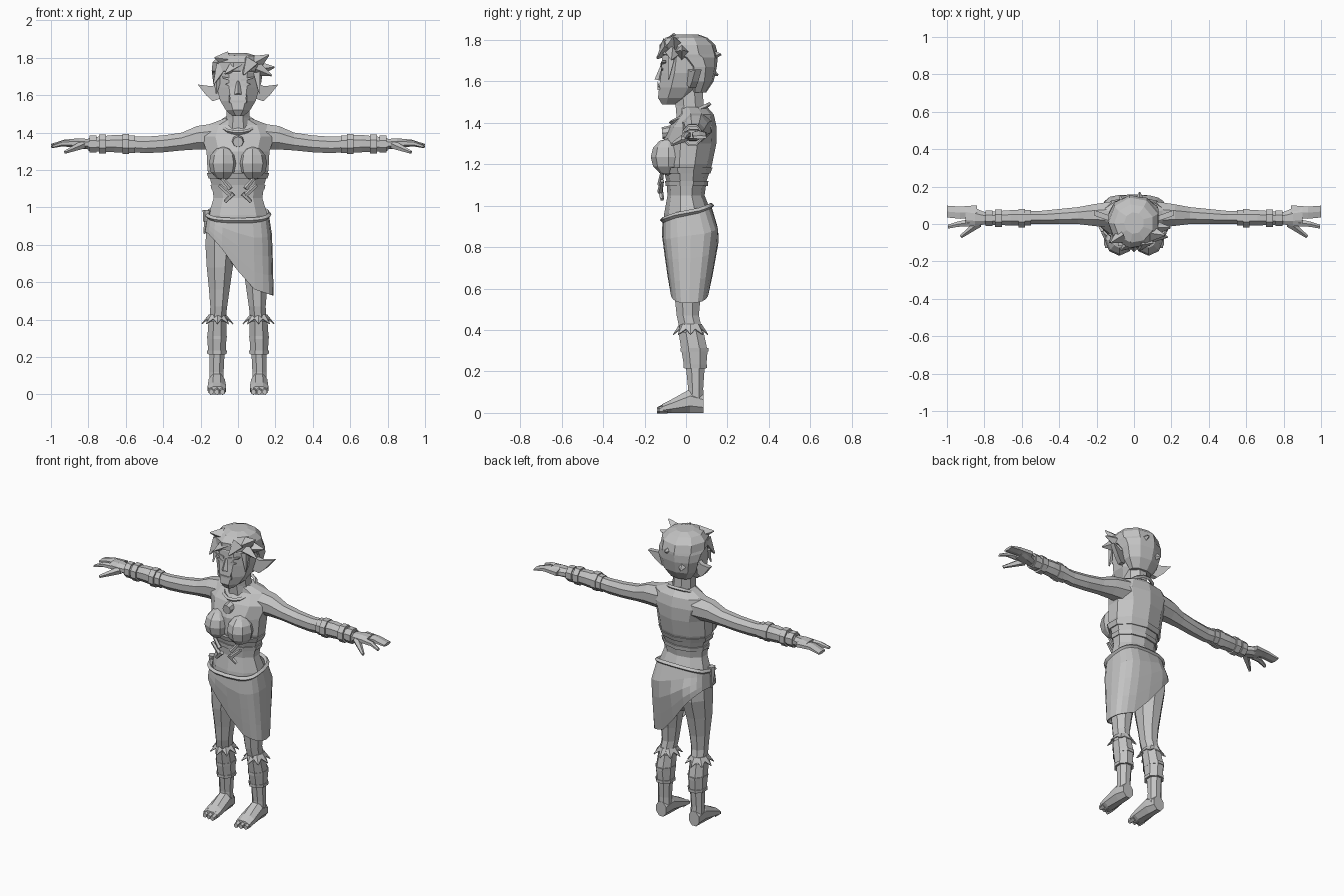
import bpy, bmesh, math
from mathutils import Vector

grey = bpy.data.materials.new("plain grey")
grey.diffuse_color = (0.55, 0.55, 0.55, 1)


def finish(name, bm, mirror=False, thick=0):
    bmesh.ops.recalc_face_normals(bm, faces=bm.faces)
    me = bpy.data.meshes.new(name)
    bm.to_mesh(me)
    bm.free()
    me.materials.append(grey)
    ob = bpy.data.objects.new(name, me)
    bpy.context.collection.objects.link(ob)
    if thick:
        ob.modifiers.new("Thickness", 'SOLIDIFY').thickness = thick
    if mirror:
        ob.modifiers.new("Mirror", 'MIRROR')
    return ob


def bridge(bm, a, b):
    n = len(a)
    for i in range(n):
        bm.faces.new((a[i], a[(i + 1) % n], b[(i + 1) % n], b[i]))


def loft(name, axis, rings, n=8, mirror=False):
    """Rings are (position along axis, u0, u1, v0, v1): bounds of an n-gon."""
    bm = bmesh.new()
    k = math.cos(math.pi / n)
    loops = []
    for t, u0, u1, v0, v1 in rings:
        loop = []
        for i in range(n):
            a = (i + 0.5) * 2 * math.pi / n
            u = (u0 + u1) / 2 + (u1 - u0) / 2 * math.cos(a) / k
            v = (v0 + v1) / 2 + (v1 - v0) / 2 * math.sin(a) / k
            co = {'x': (t, u, v), 'y': (u, t, v), 'z': (u, v, t)}[axis]
            loop.append(bm.verts.new(co))
        loops.append(loop)
    for a, b in zip(loops, loops[1:]):
        bridge(bm, a, b)
    bm.faces.new(loops[0])
    bm.faces.new(loops[-1])
    return finish(name, bm, mirror)


def sym(rings):
    return [(z, -w, w, y0, y1) for z, w, y0, y1 in rings]


def rod(name, p, q, r0, r1, sides=5, mirror=False):
    p, q = Vector(p), Vector(q)
    bm = bmesh.new()
    bmesh.ops.create_cone(bm, cap_ends=True, segments=sides, radius1=r0, radius2=r1, depth=(q - p).length)
    m = (q - p).to_track_quat('Z', 'Y').to_matrix().to_4x4()
    m.translation = (p + q) / 2
    bm.transform(m)
    return finish(name, bm, mirror)


def plate(name, pts, y, depth, shear=0, mirror=False):
    """Outline in x-z, extruded along y and swept back with x."""
    bm = bmesh.new()
    a, b = [[bm.verts.new((x, y + d + shear * abs(x), z)) for x, z in pts] for d in (0, depth)]
    bridge(bm, a, b)
    bm.faces.new(a)
    bm.faces.new(b)
    return finish(name, bm, mirror)


def hoop(name, pts, r):
    """Closed cord through a ring of points."""
    bm = bmesh.new()
    c = sum((Vector(p) for p in pts), Vector()) / len(pts)
    loops = []
    for p in pts:
        p = Vector(p)
        out = Vector((p.x - c.x, p.y - c.y, 0)).normalized()
        loops.append([bm.verts.new(p + out * r * math.cos(j * math.pi / 2) + Vector((0, 0, r * math.sin(j * math.pi / 2))))
                      for j in range(4)])
    for i in range(len(loops)):
        bridge(bm, loops[i - 1], loops[i])
    return finish(name, bm)


def lerp(table, t):
    for a, b in zip(table, table[1:]):
        if t <= b[0]:
            f = max(0, (t - a[0]) / (b[0] - a[0]))
            return [p + (q - p) * f for p, q in zip(a[1:], b[1:])]
    return list(table[-1][1:])


# Torso, neck, bust
loft("torso", 'z', sym([(0.70, 0.05, -0.05, 0.08), (0.78, 0.13, -0.085, 0.125), (0.88, 0.168, -0.105, 0.145),
     (0.96, 0.158, -0.10, 0.12), (1.05, 0.13, -0.085, 0.085), (1.12, 0.14, -0.09, 0.095),
     (1.20, 0.163, -0.11, 0.12), (1.30, 0.168, -0.11, 0.14), (1.38, 0.195, -0.075, 0.142),
     (1.44, 0.165, -0.03, 0.13), (1.475, 0.075, -0.03, 0.10)]), 10)
loft("neck", 'z', sym([(1.42, 0.075, -0.045, 0.10), (1.48, 0.062, -0.05, 0.085), (1.58, 0.062, -0.06, 0.08)]))
bm = bmesh.new()
bmesh.ops.create_uvsphere(bm, u_segments=8, v_segments=6, radius=1)
for v in bm.verts:
    v.co = Vector((0.078 + v.co.x * 0.078, -0.085 + v.co.y * 0.085, 1.235 + v.co.z * 0.09))
finish("bust", bm, True)
loft("top_hem", 'z', sym([(1.155, 0.157, -0.115, 0.112), (1.185, 0.167, -0.125, 0.122)]), 10)
loft("back_strap", 'z', sym([(1.095, 0.142, -0.094, 0.10), (1.12, 0.147, -0.096, 0.103)]), 10)

# Necklace, pendant and chest claws
hoop("necklace", [(0.09 * math.cos(a), 0.02 + 0.095 * math.sin(a), 1.445 + 0.045 * math.sin(a))
     for a in [i * math.pi / 7 for i in range(14)]], 0.011)
rod("pendant", (0, -0.06, 1.355), (0, -0.115, 1.35), 0.036, 0.028, 8)
for p, q in [((0.10, 1.12), (0.04, 1.065)), ((0.085, 1.155), (0.04, 1.10)), ((0.07, 1.03), (0.025, 1.075))]:
    rod("chest_claw", (p[0], -0.115, p[1]), (q[0], -0.125, q[1]), 0.010, 0.014, 5, True)

# Arms with bracers
loft("arm", 'x', [(0.12, -0.02, 0.12, 1.31, 1.45), (0.22, -0.01, 0.105, 1.31, 1.435), (0.3, 0, 0.09, 1.305, 1.40),
     (0.4, 0, 0.08, 1.295, 1.385), (0.5, 0, 0.07, 1.29, 1.378), (0.6, 0, 0.07, 1.30, 1.38),
     (0.7, 0.005, 0.06, 1.31, 1.375), (0.82, 0.005, 0.055, 1.315, 1.36)], 8, True)
loft("bracer", 'x', [(0.55, -0.008, 0.075, 1.29, 1.385), (0.66, -0.008, 0.074, 1.295, 1.388),
     (0.80, -0.002, 0.064, 1.303, 1.372)], 8, True)
for x, g in ((0.60, 0.018), (0.725, 0.016), (0.775, 0.010)):
    loft("bracer_band", 'x', [(x - 0.018, -g, 0.065 + g * 0.8, 1.305 - g, 1.375 + g),
         (x + 0.018, -g, 0.065 + g * 0.8, 1.305 - g, 1.375 + g)], 8, True)

# Hands: palm, broad fingers, forefinger, thumb
loft("palm", 'x', [(0.79, 0.0, 0.06, 1.31, 1.365), (0.85, -0.012, 0.085, 1.315, 1.37),
     (0.90, -0.01, 0.095, 1.325, 1.365)], 8, True)
loft("fingers", 'x', [(0.84, 0.03, 0.10, 1.325, 1.362), (0.93, 0.028, 0.093, 1.33, 1.36),
     (1.0, 0.035, 0.098, 1.322, 1.338)], 6, True)
loft("forefinger", 'x', [(0.88, -0.012, 0.025, 1.325, 1.36), (0.94, -0.015, 0.014, 1.328, 1.355),
     (0.995, -0.025, -0.004, 1.318, 1.332)], 6, True)
rod("thumb", (0.83, 0.005, 1.335), (0.925, -0.068, 1.295), 0.024, 0.009, 5, True)

# Legs, shin guards, feet
loft("leg", 'z', [(0.05, 0.075, 0.152, 0.005, 0.085), (0.12, 0.077, 0.153, 0.01, 0.083), (0.22, 0.072, 0.153, 0.0, 0.09),
     (0.31, 0.067, 0.158, -0.015, 0.097), (0.40, 0.066, 0.152, -0.03, 0.078), (0.47, 0.058, 0.148, -0.045, 0.062),
     (0.56, 0.045, 0.155, -0.055, 0.07), (0.68, 0.028, 0.167, -0.075, 0.095), (0.80, 0.012, 0.174, -0.085, 0.128),
     (0.92, 0.015, 0.168, -0.09, 0.12)], 8, True)
loft("shin_guard", 'z', [(0.215, 0.066, 0.159, -0.008, 0.097), (0.30, 0.062, 0.164, -0.022, 0.104),
     (0.39, 0.062, 0.158, -0.036, 0.085)], 8, True)
for z, y0, y1 in ((0.225, -0.013, 0.102), (0.305, -0.026, 0.108)):
    loft("shin_strap", 'z', [(z - 0.009, 0.061, 0.164, y0, y1), (z + 0.009, 0.059, 0.166, y0, y1)], 8, True)
loft("foot", 'y', [(0.085, 0.08, 0.15, 0, 0.09), (0.02, 0.07, 0.157, 0, 0.115), (-0.07, 0.064, 0.162, 0, 0.065),
     (-0.115, 0.066, 0.160, 0, 0.042)], 8, True)
for i in range(3):
    x = 0.083 + i * 0.03
    loft("toe", 'y', [(-0.09, x - 0.015, x + 0.015, 0, 0.046), (-0.14 + 0.006 * i, x - 0.012, x + 0.012, 0, 0.026)], 6, True)

# Spiky knee fringe
bm = bmesh.new()
top, low = [], []
for i in range(16):
    a = i * math.pi / 8
    r, z = ((0.086, 0.378), (0.058, 0.405))[i % 2]
    top.append(bm.verts.new((0.11 + 0.046 * math.cos(a), 0.022 + 0.054 * math.sin(a), 0.428)))
    low.append(bm.verts.new((0.11 + r * math.cos(a), 0.022 + r * math.sin(a), z)))
bridge(bm, top, low)
bm.faces.new(top)
finish("knee_fringe", bm, True, 0.005)

# Slanted wrap skirt, long on one side
profile = [(0.53, 0.19, -0.07, 0.103), (0.70, 0.187, -0.095, 0.135), (0.87, 0.181, -0.118, 0.165), (0.98, 0.162, -0.108, 0.122)]
hem = [(-0.18, 0.87), (-0.10, 0.79), (0.0, 0.66), (0.08, 0.565), (0.19, 0.53)]


def skirt_point(a, z):
    w, y0, y1 = lerp(profile, z)
    c, s = math.cos(a), math.sin(a)
    c, s = [math.copysign(abs(k) ** 0.65, k) for k in (c, s)]
    return Vector((w * c, (y0 + y1) / 2 + (y1 - y0) / 2 * s, z))


angles = [i * math.pi / 10 for i in range(20)]
waist = [skirt_point(a, 0.965 + 0.035 * math.sin(a)) for a in angles]
bm = bmesh.new()
rows = []
for j in range(5):
    row = []
    for a, p in zip(angles, waist):
        bottom = lerp(hem, p.x * 1.15)[0]
        row.append(bm.verts.new(skirt_point(a, p.z + (bottom - p.z) * j / 4)))
    rows.append(row)
for a, b in zip(rows, rows[1:]):
    bridge(bm, a, b)
finish("wrap_skirt", bm, thick=0.006)
hoop("belt", waist, 0.014)
rod("belt_knot", (-0.165, -0.02, 0.985), (-0.168, -0.02, 0.925), 0.024, 0.018, 6)
rod("belt_tail", (-0.168, -0.02, 0.95), (-0.18, 0.0, 0.86), 0.014, 0.006, 4)

# Head
loft("head", 'z', sym([(1.488, 0.03, -0.115, -0.05), (1.52, 0.065, -0.135, 0.03), (1.57, 0.095, -0.13, 0.07),
     (1.64, 0.115, -0.12, 0.10), (1.72, 0.12, -0.115, 0.12), (1.79, 0.10, -0.09, 0.11)]), 8)
plate("ear", [(0.10, 1.665), (0.14, 1.648), (0.215, 1.657), (0.17, 1.60), (0.135, 1.568), (0.10, 1.58)], -0.03, 0.03, 0.35, True)

# Face: nose, brows, eyes, mouth, tusks
rod("nose", (0, -0.115, 1.675), (0, -0.132, 1.605), 0.008, 0.02, 4)
plate("brow", [(0.015, 1.672), (0.08, 1.69), (0.085, 1.70), (0.015, 1.686)], -0.125, 0.02, 0.1, True)
plate("eye", [(0.022, 1.655), (0.045, 1.648), (0.07, 1.66), (0.045, 1.667)], -0.123, 0.008, 0.05, True)
plate("mouth", [(-0.05, 1.575), (-0.02, 1.56), (0.02, 1.56), (0.05, 1.575), (0.02, 1.572), (-0.02, 1.572)], -0.136, 0.009)
rod("tusk", (0.04, -0.13, 1.56), (0.046, -0.137, 1.60), 0.009, 0.002, 4, True)

# Hair: cap, then tufts as (base, tip, radius)
loft("hair_cap", 'z', sym([(1.545, 0.07, 0.02, 0.095), (1.60, 0.108, 0.0, 0.13), (1.67, 0.125, -0.01, 0.145),
     (1.715, 0.13, -0.06, 0.148), (1.73, 0.132, -0.12, 0.148), (1.775, 0.128, -0.122, 0.135),
     (1.81, 0.10, -0.095, 0.10), (1.825, 0.05, -0.05, 0.06)]), 9)
for p, q, r in [((0.09, -0.05, 1.77), (0.165, -0.06, 1.815), 0.045), ((0.10, -0.02, 1.74), (0.195, -0.02, 1.75), 0.045),
                ((0.10, -0.06, 1.74), (0.18, -0.07, 1.705), 0.04), ((-0.06, -0.06, 1.79), (-0.125, -0.10, 1.80), 0.045),
                ((-0.09, -0.06, 1.75), (-0.13, -0.10, 1.66), 0.04), ((0.0, -0.08, 1.77), (-0.07, -0.14, 1.715), 0.05),
                ((0.06, -0.08, 1.77), (0.03, -0.14, 1.71), 0.05), ((0.10, -0.07, 1.72), (0.115, -0.085, 1.61), 0.025),
                ((-0.11, -0.06, 1.70), (-0.115, -0.085, 1.61), 0.025), ((0.03, 0.08, 1.72), (0.03, 0.17, 1.73), 0.05),
                ((-0.05, 0.08, 1.66), (-0.07, 0.155, 1.63), 0.05)]:
    rod("hair_tuft", p, q, r, 0.004, 4)
